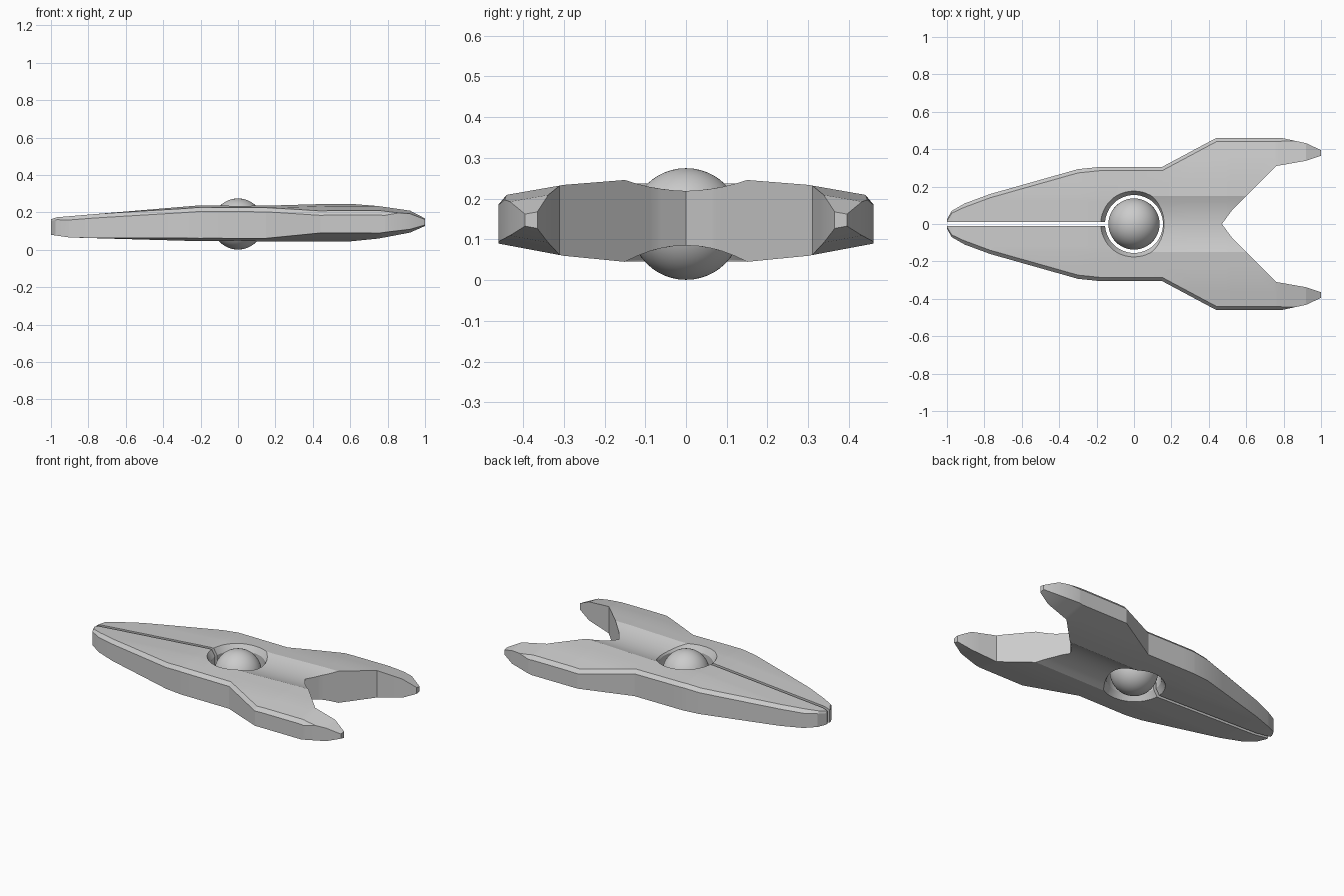
import bpy, bmesh
from math import cos, sin, pi

if "Cube" in bpy.data.objects:
    bpy.data.objects.remove(bpy.data.objects["Cube"])


def lerp(table, x):
    if x <= table[0][0]:
        return table[0][1]
    for (x0, v0), (x1, v1) in zip(table, table[1:]):
        if x <= x1:
            return v0 + (v1 - v0) * (x - x0) / (x1 - x0)
    return table[-1][1]


def make_object(name, bm):
    bmesh.ops.recalc_face_normals(bm, faces=bm.faces)
    mesh = bpy.data.meshes.new(name)
    bm.to_mesh(mesh)
    bm.free()
    ob = bpy.data.objects.new(name, mesh)
    bpy.context.collection.objects.link(ob)
    return ob


def skin(bm, rings, skip=None):
    # join matching rings of points, dropping collapsed edges
    cache = {}

    def vert(p):
        key = tuple(round(c, 5) for c in p)
        if key not in cache:
            cache[key] = bm.verts.new(key)
        return cache[key]

    def face(points):
        vs = list(dict.fromkeys(vert(p) for p in points))
        if len(vs) > 2 and not bm.faces.get(vs):
            bm.faces.new(vs)

    for a, b in zip(rings, rings[1:]):
        for j in range(len(a)):
            k = (j + 1) % len(a)
            quad = (a[j], a[k], b[k], b[j])
            if not (skip and skip(quad)):
                face(quad)
    face(rings[0])
    face(rings[-1])


# Hull plan: outer edge, inner edge (slit, then tail notch), top bevel width
OUTER = [(-1, .025), (-.975, .07), (-.905, .11), (-.77, .16), (-.3, .293), (-.185, .305),
         (.15, .305), (.44, .46), (.79, .46), (.92, .432), (1, .395)]
INNER = [(-1, .01), (-.1, .01), (-.08, 0), (.47, 0), (.525, .075), (.76, .31), (.92, .338), (1, .365)]
BEVEL = [(-1, .01), (-.9, .02), (.78, .02), (.86, 0)]
# Hull heights along the length and fall-off across the width
TOP = [(-1, .163), (-.97, .174), (-.2, .238), (.15, .236), (.5, .246), (.76, .246), (.92, .228), (1, .191)]
LOW = [(-1, .08), (-.9, .066), (-.2, .046), (.76, .045), (.92, .07), (1, .1)]
FALL = [(.15, 0), (.3, .012), (.46, .04)]
RISE = [(.15, 0), (.3, .015), (.46, .045)]
COLUMNS = [.03, .06, .09, .12, .15, .225, .3, .36]


def groove(x, y):
    return max(0, 1 - (y / .15) ** 2) if x >= 0 else 0


def top(x, y):
    return lerp(TOP, x) - lerp(FALL, y) - .026 * groove(x, y)


def low(x, y):
    return lerp(LOW, x) + lerp(RISE, y) + .04 * groove(x, y)


def section(x):
    yi, yo, b = lerp(INNER, x), lerp(OUTER, x), lerp(BEVEL, x)
    ys = [yi] + [min(max(y, yi), yo - b) for y in COLUMNS] + [yo - b]
    return ([(x, y, top(x, y)) for y in ys]
            + [(x, yo, top(x, yo) - b), (x, yo, low(x, yo))]
            + [(x, y, low(x, y)) for y in reversed(ys)])


# Hull half, mirrored
stations = {p[0] for t in (OUTER, INNER, BEVEL, TOP, LOW) for p in t}
stations |= {-.6, -.45, -.03, 0, .3}
stations |= {.47 + y / .075 * .055 if y < .075 else .525 + (y - .075) for y in COLUMNS[:7]}
stations = sorted({round(s, 4) for s in stations})
bm = bmesh.new()
skin(bm, [section(x) for x in stations], skip=lambda q: all(abs(p[1]) < 1e-6 for p in q))
hull = make_object("hull", bm)
mirror = hull.modifiers.new("mirror", 'MIRROR')
mirror.use_axis = (False, True, False)
mirror.merge_threshold = .0005

# Round well with chamfered rims, cut through the hull
WELL = [(-.1, .178), (.048, .178), (.085, .155), (.2, .155), (.238, .178), (.4, .178)]
N = 48
bm = bmesh.new()
skin(bm, [[(r * cos(2 * pi * i / N), r * sin(2 * pi * i / N), z) for i in range(N)] for z, r in WELL])
cutter = make_object("well_cutter", bm)
cutter.hide_render = True
cut = hull.modifiers.new("well", 'BOOLEAN')
cut.operation = 'DIFFERENCE'
cut.solver = 'EXACT'
cut.object = cutter

bpy.context.view_layer.objects.active = hull
hull.select_set(True)
for name in ("mirror", "well"):
    bpy.ops.object.modifier_apply(modifier=name)
bpy.data.objects.remove(cutter)
bpy.ops.object.shade_smooth_by_angle(angle=.3)

# Floating ball in the well
bpy.ops.mesh.primitive_uv_sphere_add(segments=48, ring_count=24, radius=.137, location=(0, 0, .138))
ball = bpy.context.object
ball.name = "center_ball"
bpy.ops.object.shade_smooth_by_angle()
